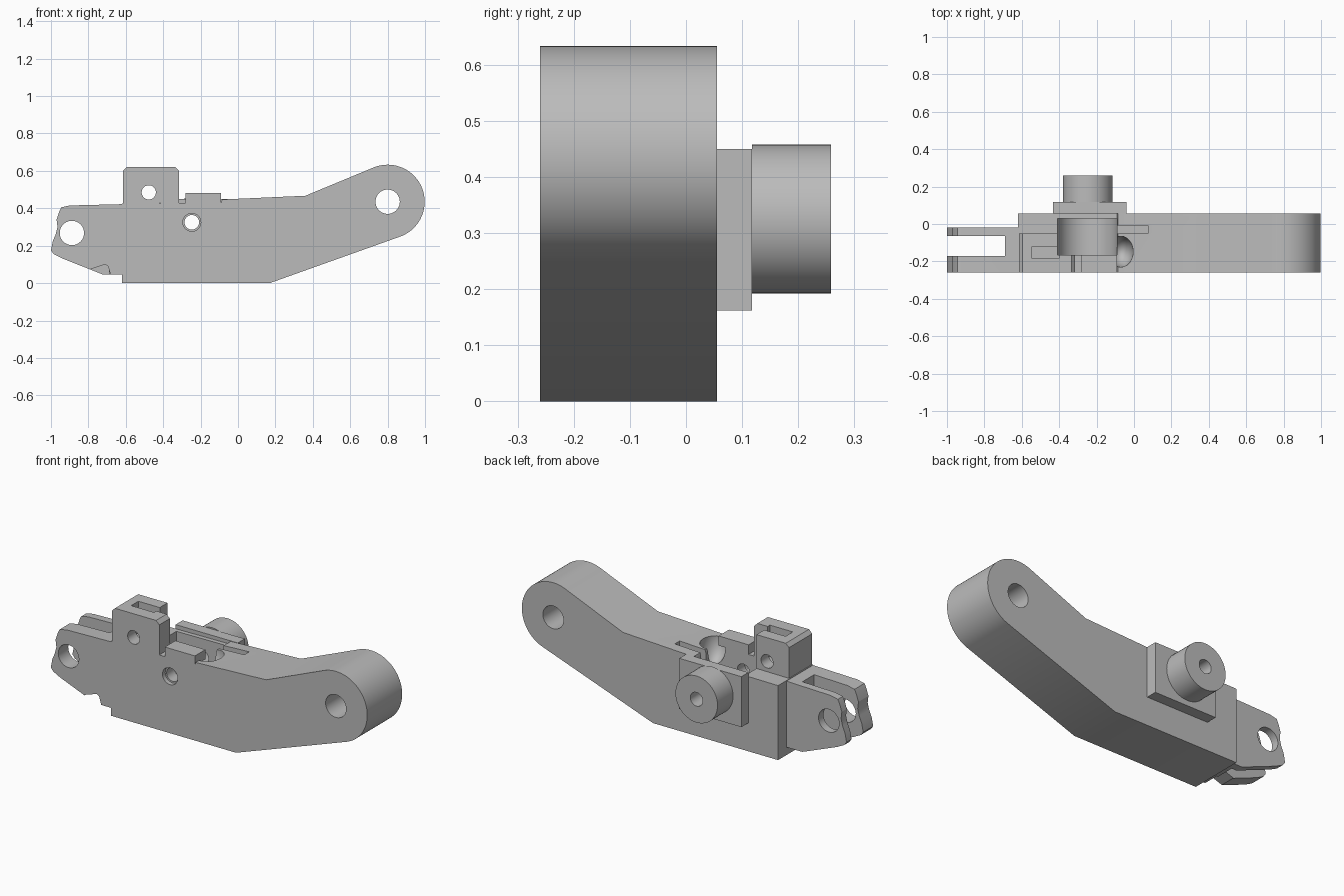
import bpy, bmesh
from math import sin, cos, radians

cube = bpy.data.objects.get("Cube")
if cube:
    bpy.data.objects.remove(cube, do_unlink=True)

grey = bpy.data.materials.new("plain grey")
grey.use_nodes = True
grey.diffuse_color = (0.5, 0.5, 0.5, 1)
grey.node_tree.nodes["Principled BSDF"].inputs["Base Color"].default_value = (0.5, 0.5, 0.5, 1)


def arc(cx, cz, r, start, end, n=32):
    steps = [radians(start + (end - start) * i / n) for i in range(n + 1)]
    return [(cx + r * cos(a), cz + r * sin(a)) for a in steps]


def prism(name, pts, y0, y1):
    """Extrude an x-z outline along y."""
    bm = bmesh.new()
    face = bm.faces.new([bm.verts.new((x, y0, z)) for x, z in pts])
    ext = bmesh.ops.extrude_face_region(bm, geom=[face])
    moved = [v for v in ext["geom"] if isinstance(v, bmesh.types.BMVert)]
    bmesh.ops.translate(bm, verts=moved, vec=(0, y1 - y0, 0))
    bmesh.ops.recalc_face_normals(bm, faces=bm.faces)
    mesh = bpy.data.meshes.new(name)
    bm.to_mesh(mesh)
    bm.free()
    mesh.materials.append(grey)
    obj = bpy.data.objects.new(name, mesh)
    bpy.context.collection.objects.link(obj)
    return obj


def box(name, x0, x1, y0, y1, z0, z1):
    return prism(name, [(x0, z0), (x1, z0), (x1, z1), (x0, z1)], y0, y1)


def rod(name, x, z, r, y0, y1):
    return prism(name, arc(x, z, r, 0, 352.5, 47), y0, y1)


def cut(obj, *cutters):
    for c in cutters:
        c.hide_render = True
        mod = obj.modifiers.new("cut", "BOOLEAN")
        mod.operation = "DIFFERENCE"
        mod.solver = "EXACT"
        mod.object = c
        bpy.context.view_layer.objects.active = obj
        bpy.ops.object.modifier_apply(modifier=mod.name)


FRONT, BACK = -0.26, 0.055
PX, PZ = -0.247, 0.325   # pivot axis

# Main arm with its rounded end
body = prism("arm_body", [(-0.62, 0), (0.17, 0)] + arc(0.8, 0.435, 0.198, -70, 113, 48)
             + [(0.36, 0.467), (-0.085, 0.447), (-0.09, 0.43), (-0.62, 0.425)], FRONT, BACK)

# Fork at the narrow end
fork = prism("fork_end", [(-0.62, 0.045), (-0.62, 0.422), (-0.9, 0.415), (-0.945, 0.405),
                          (-0.955, 0.385), (-0.97, 0.34), (-0.965, 0.3), (-0.975, 0.26),
                          (-0.99, 0.225), (-1, 0.175), (-0.985, 0.155), (-0.94, 0.132),
                          (-0.72, 0.045)], FRONT, -0.02)

# Raised block and low front wall
block = prism("raised_block", [(-0.615, 0.425), (-0.315, 0.428), (-0.315, 0.6),
                               (-0.335, 0.62), (-0.595, 0.62), (-0.615, 0.6)], FRONT, -0.05)
wall = box("front_wall", -0.28, -0.09, FRONT, -0.165, 0.428, 0.483)

# Back plate and round boss
plate = box("back_plate", -0.432, -0.04, BACK, 0.118, 0.162, 0.45)
boss = rod("round_boss", PX, PZ, 0.133, 0.118, 0.258)

# Cutters
pocket = prism("pocket_cutter", arc(-0.25, PZ, 0.16, 180, 360) + [(-0.09, 0.8), (-0.41, 0.8)],
               -0.165, 0.03)
pivot_hole = rod("pivot_hole_cutter", PX, PZ, 0.039, -0.4, 0.4)
pivot_rim = rod("pivot_rim_cutter", PX, PZ, 0.048, -0.4, -0.235)
end_hole = rod("end_hole_cutter", 0.8, 0.435, 0.065, -0.4, 0.4)
fork_hole = rod("fork_hole_cutter", -0.888, 0.268, 0.065, -0.4, 0.4)
fork_slot = box("fork_slot_cutter", -1.1, -0.69, -0.17, -0.065, -0.1, 0.6)
fork_notch = prism("fork_notch_cutter", [(-0.79, 0.074), (-0.71, 0.1), (-0.695, 0.09),
                                         (-0.68, 0.04), (-0.72, 0.02)], -0.4, -0.17)
block_hole = rod("block_hole_cutter", -0.477, 0.485, 0.038, -0.4, 0.0)
block_slot = box("block_slot_cutter", -0.545, -0.4, -0.185, -0.12, 0.44, 0.8)
groove = box("groove_cutter", -0.1, 0.075, -0.05, -0.007, 0.36, 0.6)
bpy.ops.mesh.primitive_uv_sphere_add(segments=24, ring_count=16, location=(-0.07, -0.148, 0.44))
scoop = bpy.context.object
scoop.name = "scoop_cutter"
scoop.scale = (0.066, 0.083, 0.12)

cut(body, pocket, pivot_hole, pivot_rim, end_hole, groove, scoop)
cut(fork, fork_slot, fork_hole, fork_notch)
cut(block, pocket, block_slot, block_hole)
cut(plate, pivot_hole)
cut(boss, pivot_hole)

for c in (pocket, pivot_hole, pivot_rim, end_hole, fork_hole, fork_slot, fork_notch,
          block_hole, block_slot, groove, scoop):
    bpy.data.objects.remove(c, do_unlink=True)

# Smooth the curved walls, keep the edges sharp
for obj in (body, fork, block, wall, plate, boss):
    bpy.ops.object.select_all(action="DESELECT")
    obj.data.materials.clear()
    obj.data.materials.append(grey)
    obj.select_set(True)
    bpy.context.view_layer.objects.active = obj
    bpy.ops.object.shade_smooth_by_angle(angle=radians(25))
